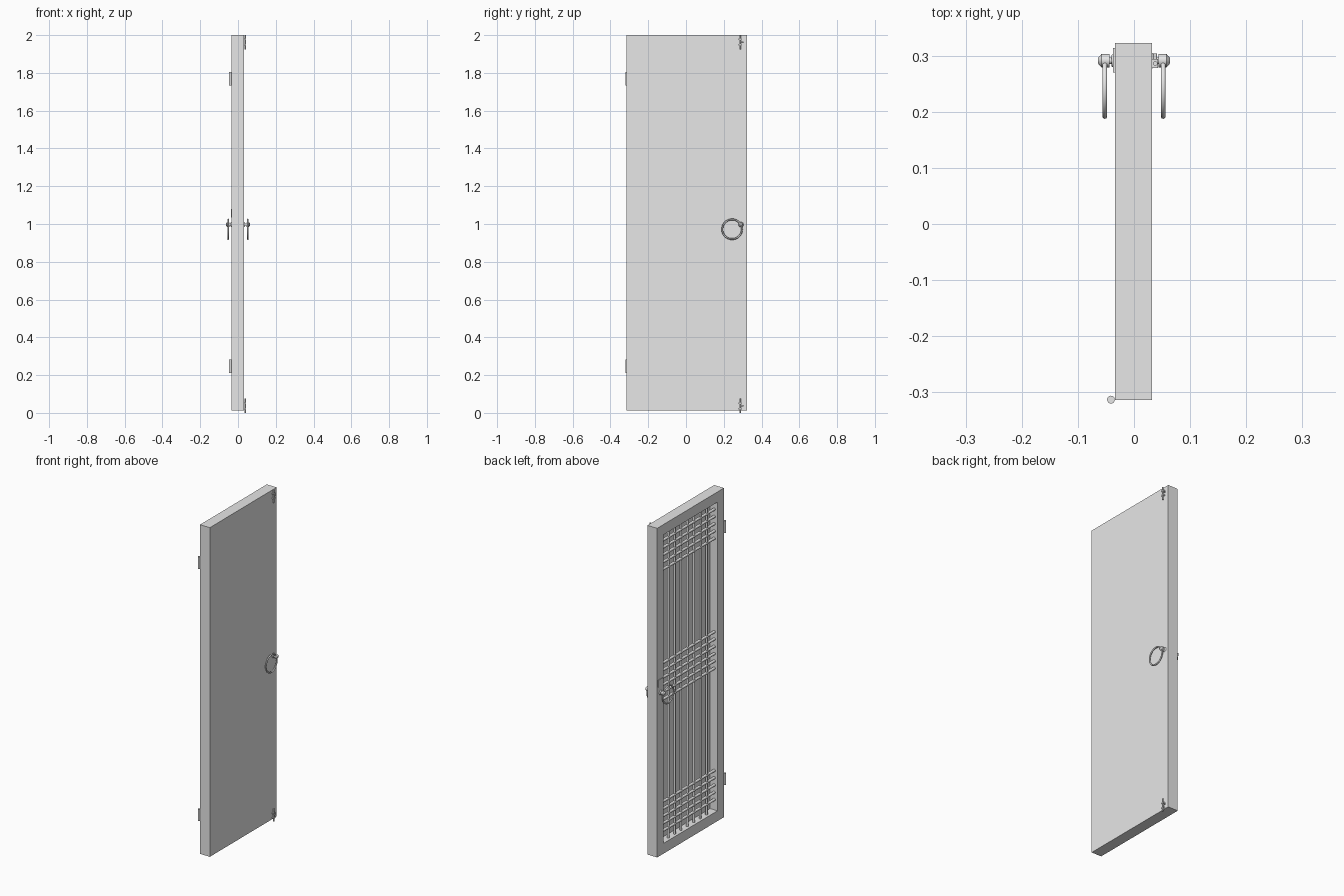
import bpy, bmesh, math
from mathutils import Vector, Matrix

old = bpy.data.objects.get("Cube")
if old:
    bpy.data.objects.remove(old, do_unlink=True)

grey = bpy.data.materials.new("plain_grey")
grey.use_nodes = True
grey.diffuse_color = (0.8, 0.8, 0.8, 1)
grey.node_tree.nodes["Principled BSDF"].inputs["Base Color"].default_value = (0.8, 0.8, 0.8, 1)


def finish(name, bm, smooth=True):
    bmesh.ops.recalc_face_normals(bm, faces=bm.faces)
    mesh = bpy.data.meshes.new(name)
    bm.to_mesh(mesh)
    bm.free()
    mesh.materials.append(grey)
    obj = bpy.data.objects.new(name, mesh)
    bpy.context.collection.objects.link(obj)
    if smooth:
        bpy.ops.object.select_all(action="DESELECT")
        obj.select_set(True)
        bpy.context.view_layer.objects.active = obj
        bpy.ops.object.shade_smooth_by_angle(angle=math.radians(40))
    return obj


def box(bm, low, high):
    low, high = Vector(low), Vector(high)
    mat = Matrix.Translation((low + high) / 2) @ Matrix.Diagonal((*(high - low), 1))
    bmesh.ops.create_cube(bm, size=1, matrix=mat)


def rod(bm, start, end, radius, sides=12, tip=None):
    start, end = Vector(start), Vector(end)
    axis = end - start
    turn = axis.to_track_quat("Z", "Y").to_matrix().to_4x4()
    bmesh.ops.create_cone(bm, cap_ends=True, segments=sides, radius1=radius,
                          radius2=radius if tip is None else tip, depth=axis.length,
                          matrix=Matrix.Translation((start + end) / 2) @ turn)


def ring(bm, centre, major, minor, steps=40, sides=10):
    # Torus lying in the plane of the door
    loops = []
    for i in range(steps):
        a = math.tau * i / steps
        out = Vector((0, math.cos(a), math.sin(a)))
        loops.append([bm.verts.new(Vector(centre) + out * (major + minor * math.cos(b))
                                   + Vector((minor * math.sin(b), 0, 0)))
                      for b in (math.tau * j / sides for j in range(sides))])
    for i in range(steps):
        p, q = loops[i], loops[(i + 1) % steps]
        for j in range(sides):
            k = (j + 1) % sides
            bm.faces.new((p[j], q[j], q[k], p[k]))


# Door leaf: one block with a recess sunk into its -x face
XL, XR, YL, YH, ZL, ZH = -0.034, 0.032, -0.314, 0.323, 0.013, 2.0
BORDER, DEPTH = 0.062, 0.05
bm = bmesh.new()
box(bm, (XL, YL, ZL), (XR, YH, ZH))
bm.normal_update()
face = min(bm.faces, key=lambda f: f.calc_center_median().x)
bmesh.ops.inset_region(bm, faces=[face], thickness=BORDER, use_even_offset=True)
sunk = bmesh.ops.extrude_discrete_faces(bm, faces=[face])["faces"][0]
bmesh.ops.translate(bm, verts=sunk.verts, vec=(DEPTH, 0, 0))
finish("door_leaf", bm, smooth=False)

# Lattice of vertical bars crossed by three groups of rungs
mid_y, mid_z = (YL + YH) / 2, (ZL + ZH) / 2
y_half, z_half = (YH - YL) / 2 - BORDER, (ZH - ZL) / 2 - BORDER
bm = bmesh.new()
for i in range(-3, 4):
    y = mid_y + i * 0.061
    rod(bm, (-0.012, y, mid_z - z_half), (-0.012, y, mid_z + z_half), 0.007)
finish("lattice_uprights", bm)

bm = bmesh.new()
for centre, count in ((0.225, 5), (1.04, 6), (1.802, 5)):
    for i in range(count):
        z = centre + (i - (count - 1) / 2) * 0.044
        rod(bm, (-0.012, mid_y - y_half, z), (-0.012, mid_y + y_half, z), 0.008)
finish("lattice_rungs", bm)

# Hinge barrels
for name, z in (("lower_hinge", 0.247), ("upper_hinge", 1.77)):
    bm = bmesh.new()
    rod(bm, (-0.041, -0.313, z - 0.036), (-0.041, -0.313, z + 0.036), 0.007, 16)
    finish(name, bm)

# Ring pulls with their stems, on both faces
PY, PZ = 0.291, 0.997
for name, s, x in (("inner", -1, XL), ("outer", 1, XR)):
    bm = bmesh.new()
    ring(bm, (s * 0.052, 0.244, 0.972), 0.052, 0.0045)
    finish(name + "_ring_pull", bm)
    bm = bmesh.new()
    rod(bm, (x, PY, PZ), (x + s * 0.006, PY, PZ), 0.014, 20, 0.01)
    rod(bm, (x, PY, PZ), (s * 0.046, PY, PZ), 0.006)
    rod(bm, (s * 0.044, PY, PZ), (s * 0.058, PY, PZ), 0.012, 16)
    rod(bm, (s * 0.058, PY, PZ), (s * 0.064, PY, PZ), 0.012, 16, 0.005)
    finish(name + "_ring_stem", bm)

# Latch plate on the framed face
bm = bmesh.new()
box(bm, (XL - 0.003, 0.27, 1.035), (XL, 0.314, 1.08))
finish("latch_plate", bm, smooth=False)

# Slide bolts at the top and bottom of the flat face
for name, edge, s in (("lower_bolt", 0.0, 1), ("upper_bolt", 2.0, -1)):
    bm = bmesh.new()
    y = 0.286
    rod(bm, (0.038, y, edge), (0.038, y, edge + s * 0.076), 0.004)
    for offset in (0.022, 0.05):
        z = edge + s * offset
        box(bm, (XR, y - 0.008, z - 0.004), (0.043, y + 0.008, z + 0.004))
    z = edge + s * 0.036
    rod(bm, (0.038, y, z), (0.038, y + 0.018, z), 0.003)
    finish(name, bm)
